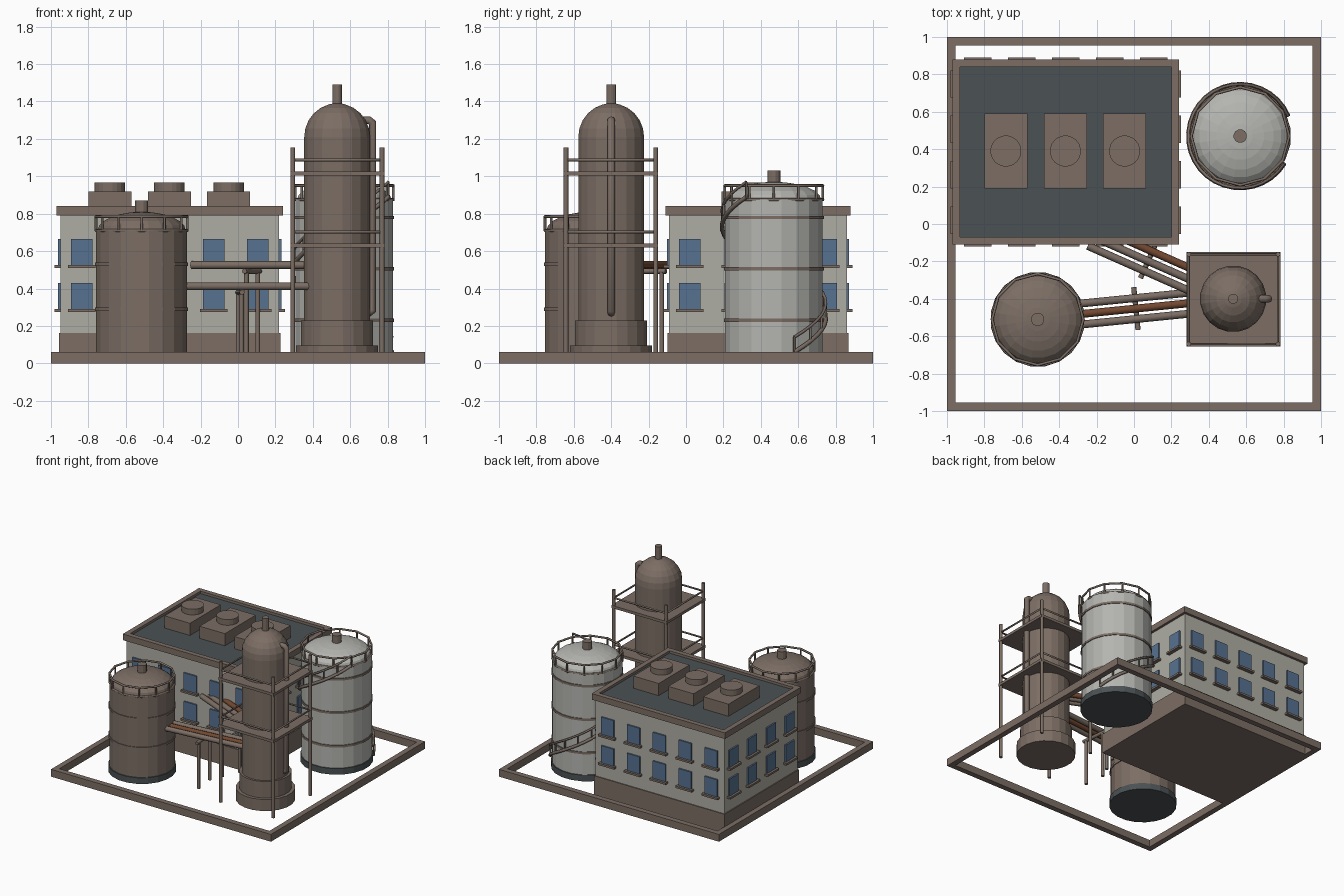
import bpy, bmesh, math
from mathutils import Vector

if "Cube" in bpy.data.objects:
    bpy.data.objects.remove(bpy.data.objects["Cube"])


def material(name, r, g, b):
    m = bpy.data.materials.new(name)
    m.use_nodes = True
    m.diffuse_color = (r, g, b, 1)
    m.node_tree.nodes["Principled BSDF"].inputs["Base Color"].default_value = (r, g, b, 1)
    return m


BROWN = material("dull brown", .2, .155, .128)
WALL = material("pale concrete", .43, .42, .37)
STEEL = material("light steel", .46, .46, .435)
SLATE = material("dark slate", .07, .083, .088)
BLUE = material("window blue", .095, .165, .28)
RUST = material("rust", .17, .065, .03)


def finish(name, bm, mat):
    bmesh.ops.recalc_face_normals(bm, faces=bm.faces)
    me = bpy.data.meshes.new(name)
    bm.to_mesh(me)
    bm.free()
    me.materials.append(mat)
    ob = bpy.data.objects.new(name, me)
    bpy.context.collection.objects.link(ob)
    return ob


def box(name, x, y, z, mat):
    """Box from (min, max) pairs."""
    bm = bmesh.new()
    bmesh.ops.create_cube(bm, size=1)
    for v in bm.verts:
        v.co = [lo + (c + .5) * (hi - lo) for c, (lo, hi) in zip(v.co, (x, y, z))]
    return finish(name, bm, mat)


def lathe(name, centre, profile, mat, sides=20):
    """Turned solid from (radius, height) points, capped at both ends."""
    bm = bmesh.new()
    rings = []
    for r, z in profile:
        angles = [math.tau * (i + .5) / sides for i in range(sides)]
        rings.append([bm.verts.new((centre[0] + r * math.cos(a), centre[1] + r * math.sin(a), z))
                      for a in angles])
    for a, b in zip(rings, rings[1:]):
        for i in range(sides):
            j = (i + 1) % sides
            bm.faces.new((a[i], a[j], b[j], b[i]))
    bm.faces.new(rings[0])
    bm.faces.new(rings[-1])
    return finish(name, bm, mat)


def tube(name, points, radius, mat=BROWN, closed=False):
    """Round bar along a path."""
    cu = bpy.data.curves.new(name, "CURVE")
    cu.dimensions = "3D"
    cu.bevel_depth = radius
    cu.bevel_resolution = 2
    cu.use_fill_caps = True
    sp = cu.splines.new("POLY")
    sp.points.add(len(points) - 1)
    for p, co in zip(sp.points, points):
        p.co = (*co, 1)
    sp.use_cyclic_u = closed
    cu.materials.append(mat)
    ob = bpy.data.objects.new(name, cu)
    bpy.context.collection.objects.link(ob)
    return ob


def frame(name, x, y, z, width, mat):
    """Rectangular ring made as one mesh."""
    bm = bmesh.new()
    loops = []
    for inset in (0, width):
        for h in z:
            loops.append([bm.verts.new((px, py, h)) for px, py in (
                (x[0] + inset, y[0] + inset), (x[1] - inset, y[0] + inset),
                (x[1] - inset, y[1] - inset), (x[0] + inset, y[1] - inset))])
    for a, b in ((0, 1), (1, 3), (3, 2), (2, 0)):
        for i in range(4):
            j = (i + 1) % 4
            bm.faces.new((loops[a][i], loops[a][j], loops[b][j], loops[b][i]))
    return finish(name, bm, mat)


def dome(r, z, height, steps=6, top=.02):
    """Profile of a rounded cap."""
    turns = [math.pi / 2 * i / steps for i in range(steps + 1)]
    return [(max(top, r * math.cos(t)), z + height * math.sin(t)) for t in turns]


# Site curb
frame("site_curb", (-1, 1), (-1, 1), (0, .06), .045, BROWN)

# Building shell
X0, X1, Y0, Y1 = -.95, .22, -.09, .86
box("building_walls", (X0, X1), (Y0, Y1), (.1, .8), WALL)
box("building_plinth", (X0 - .008, X1 + .008), (Y0 - .008, Y1 + .008), (0, .163), BROWN)
frame("roof_parapet", (-.97, .24), (-.11, .88), (.79, .84), .04, BROWN)
box("roof_deck", (-.935, .205), (-.075, .845), (.795, .82), SLATE)

# Rooftop fan units
for cx in (-.685, -.367, -.05):
    box("roof_unit", (cx - .115, cx + .115), (.19, .59), (.81, .92), BROWN)
    lathe("roof_fan", (cx, .39), [(.083, .91), (.083, .967)], BROWN)

# Windows with sills on all four walls
for z in (.29, .525):
    for i in range(5):
        cx = -.835 + .235 * i
        for y, s in ((Y0, -1), (Y1, 1)):
            box("window", (cx - .057, cx + .057), sorted((y, y + s * .012)), (z, z + .14), BLUE)
            box("window_sill", (cx - .073, cx + .073), sorted((y, y + s * .03)), (z - .016, z), BROWN)
    for i in range(4):
        cy = .02 + .243 * i
        for x, s in ((X0, -1), (X1, 1)):
            box("window", sorted((x, x + s * .012)), (cy - .057, cy + .057), (z, z + .14), BLUE)
            box("window_sill", sorted((x, x + s * .03)), (cy - .073, cy + .073), (z - .016, z), BROWN)


def tank(label, c, r, eave, rise, bands, mat):
    """Storage tank with hoops, a shallow dome and a guard rail."""
    lathe(label + "_base", c, [(r + .008, 0), (r + .008, .05)], SLATE)
    lathe(label + "_shell", c, [(r, .04), (r, eave)] + dome(r * .97, eave, rise), mat)
    lathe(label + "_vent", c, [(.036, eave + rise - .02), (.036, eave + rise + .06)], BROWN, 12)
    for z in bands:
        lathe(label + "_hoop", c, [(r + .006, z - .009), (r + .006, z + .009)], BROWN)
    ring = [(c[0] + (r - .002) * math.cos(math.tau * i / 12),
             c[1] + (r - .002) * math.sin(math.tau * i / 12)) for i in range(12)]
    for z in (eave, eave + .075):
        tube(label + "_rail", [(x, y, z) for x, y in ring], .008, closed=True)
    for x, y in ring:
        tube(label + "_rail_post", [(x, y, eave), (x, y, eave + .075)], .007)


tank("brown_tank", (-.515, -.51), .246, .71, .1, (.29, .53), BROWN)
tank("steel_tank", (.568, .47), .264, .875, .095, (.23, .505, .78), STEEL)

# Spiral stair around the steel tank
stair = []
for i in range(29):
    t = i / 28
    a = math.radians(23 + 305 * t)
    stair.append(Vector((.568 + .278 * math.cos(a), .47 + .278 * math.sin(a), .06 + .83 * t)))
lift = Vector((0, 0, .08))
tube("stair_stringer", stair, .012)
tube("stair_handrail", [p + lift for p in stair], .008)
for p in stair[::2]:
    tube("stair_post", [p, p + lift], .006)

# Tower
T = Vector((.53, -.40))
lathe("tower_shell", T, [(.178, .05), (.178, 1.21)] + dome(.178, 1.21, .18), BROWN)
lathe("tower_skirt", T, [(.195, .05), (.195, .23)], BROWN)
lathe("tower_footing", T, [(.222, 0), (.222, .095)], BROWN)
lathe("tower_vent", T, [(.027, 1.37), (.027, 1.49)], BROWN, 12)
tube("tower_side_pipe", [(.6, -.4, 1.3), (.7, -.4, 1.3), (.72, -.4, 1.285),
                         (.72, -.4, .285), (.7, -.4, .27), (.6, -.4, .27)], .021)

# Tower scaffold
PX, PY = (.293, .77), (-.642, -.162)
corners = [(PX[0], PY[0]), (PX[1], PY[0]), (PX[1], PY[1]), (PX[0], PY[1])]
for x, y in corners:
    tube("scaffold_post", [(x, y, 0), (x, y, 1.155)], .013)
for z in (.62, 1.005):
    box("scaffold_platform", (.28, .783), (-.655, -.15), (z, z + .022), BROWN)
    tube("scaffold_rail", [(x, y, z + .082) for x, y in corners], .008, closed=True)


def pipe_rack(label, start, end, z, mats, pivot, half):
    """Three parallel pipes on a trestle."""
    a, b = Vector(start), Vector(end)
    d = (b - a).normalized()
    n = Vector((-d.y, d.x))
    for k, mat in zip((-1, 0, 1), mats):
        off = n * .056 * k
        tube(label + "_pipe", [(*(a + off - d * .06), z), (*(b + off), z)], .021, mat)
    p = a + d * ((pivot - a.x) / d.x)
    ends = [p - n * half, p + n * half]
    tube(label + "_crossbar", [(*e, z - .032) for e in ends], .014)
    for s in (-.75, .75):
        q = p + n * half * s
        tube(label + "_leg", [(*q, 0), (*q, z - .03)], .013)


pipe_rack("tank_rack", (-.27, -.48), (.40, -.413), .412, (BROWN, RUST, BROWN), .01, .115)
pipe_rack("building_rack", (-.17, -.09), (.42, -.351), .525, (BROWN, BROWN, RUST), .075, .1)
